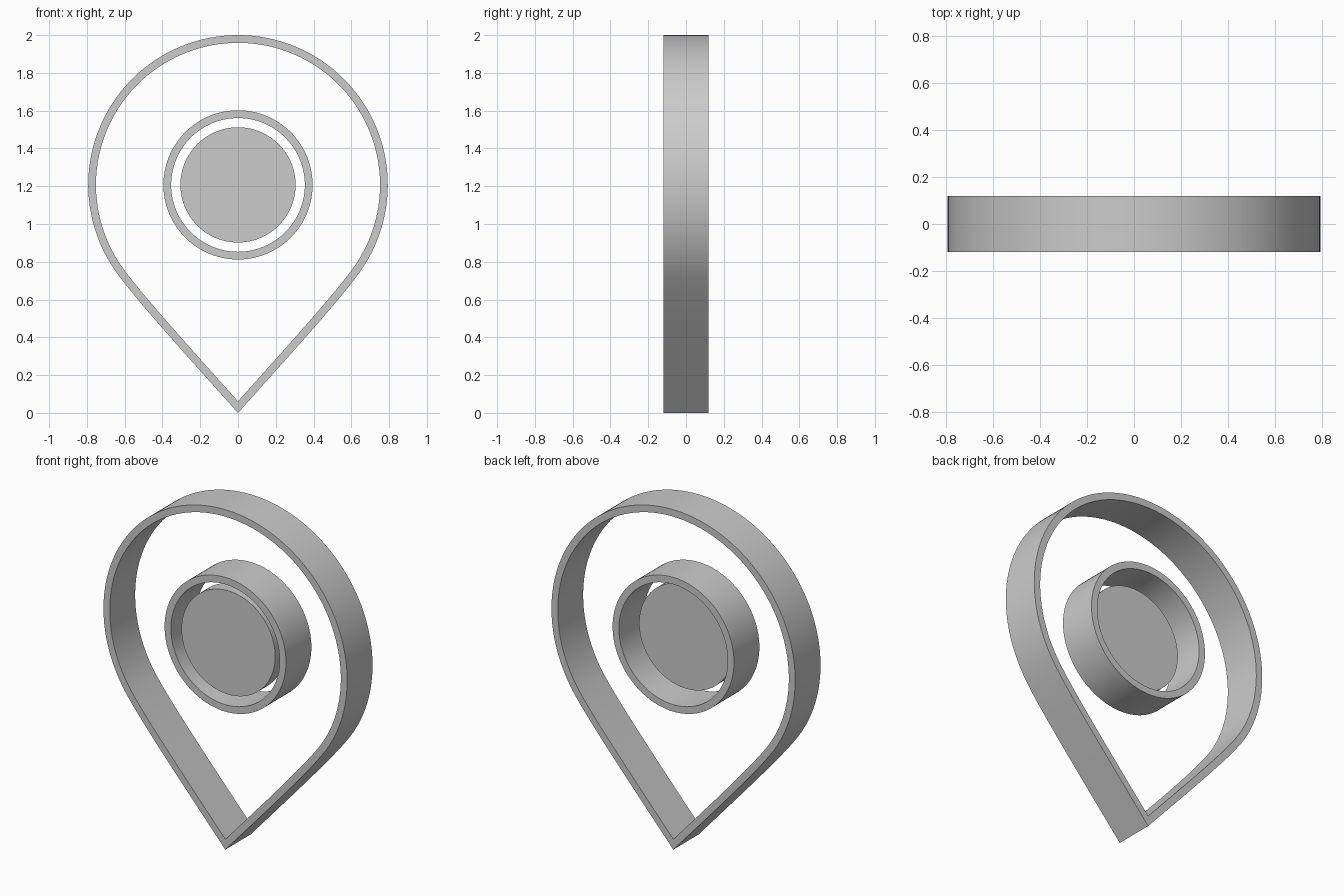
import bpy, bmesh
from math import sin, cos, pi, atan2
from mathutils import Vector
from mathutils.geometry import interpolate_bezier

if "Cube" in bpy.data.objects:
    bpy.data.objects.remove(bpy.data.objects["Cube"])

DEPTH = 0.118
CENTRE = Vector((0, 1.207))
RADIUS = 0.793
WALL = 0.041

grey = bpy.data.materials.new("light_grey")
grey.use_nodes = True
grey.diffuse_color = (0.6, 0.6, 0.6, 1)
grey.node_tree.nodes["Principled BSDF"].inputs["Base Color"].default_value = (0.6, 0.6, 0.6, 1)


def circle(radius, count=96):
    return [CENTRE + radius * Vector((cos(2 * pi * i / count), sin(2 * pi * i / count)))
            for i in range(count)]


def inset(points, distance):
    """Mitred inward offset of a counter-clockwise closed outline."""
    result = []
    for i, p in enumerate(points):
        a = (p - points[i - 1]).normalized()
        b = (points[(i + 1) % len(points)] - p).normalized()
        na, nb = Vector((-a.y, a.x)), Vector((-b.y, b.x))
        result.append(p + (na + nb) * distance / (1 + na.dot(nb)))
    return result


def finish(name, bm):
    bmesh.ops.recalc_face_normals(bm, faces=bm.faces)
    mesh = bpy.data.meshes.new(name)
    bm.to_mesh(mesh)
    bm.free()
    mesh.materials.append(grey)
    obj = bpy.data.objects.new(name, mesh)
    bpy.context.collection.objects.link(obj)
    bpy.ops.object.select_all(action="DESELECT")
    obj.select_set(True)
    bpy.context.view_layer.objects.active = obj
    bpy.ops.object.shade_smooth_by_angle(angle=pi / 6)


def band(name, outer, inner):
    """Hollow band: four loops around the wall section, bridged in turn."""
    bm = bmesh.new()
    section = [(outer, -DEPTH), (outer, DEPTH), (inner, DEPTH), (inner, -DEPTH)]
    loops = [[bm.verts.new((p.x, y, p.y)) for p in pts] for pts, y in section]
    n = len(outer)
    for k in range(4):
        a, b = loops[k], loops[(k + 1) % 4]
        for i in range(n):
            j = (i + 1) % n
            bm.faces.new((a[i], a[j], b[j], b[i]))
    finish(name, bm)


def disc(name, radius, front, back):
    bm = bmesh.new()
    face = bm.faces.new([bm.verts.new((p.x, front, p.y)) for p in circle(radius)])
    new = bmesh.ops.extrude_face_region(bm, geom=[face], use_keep_orig=True)["geom"]
    verts = [v for v in new if isinstance(v, bmesh.types.BMVert)]
    bmesh.ops.translate(bm, verts=verts, vec=(0, back - front, 0))
    finish(name, bm)


# Teardrop outline: round top, sides easing into a point at the bottom
join = Vector((0.65, 0.753))
start = atan2(join.y - CENTRE.y, join.x)
arc = [CENTRE + RADIUS * Vector((cos(t), sin(t)))
       for t in (start + (pi - 2 * start) * i / 96 for i in range(97))]
side = [p.to_2d() for p in interpolate_bezier(
    Vector((-0.65, 0.753, 0)), Vector((-0.55, 0.61, 0)),
    Vector((-0.3, 0.335, 0)), Vector((0, 0, 0)), 20)]
mirrored = [Vector((-p.x, p.y)) for p in reversed(side[1:-1])]
teardrop = arc + side[1:] + mirrored

band("pin_outline", teardrop, inset(teardrop, WALL))
band("inner_ring", circle(0.395), circle(0.395 - WALL))
disc("centre_disc", 0.305, -0.09, 0.0)
